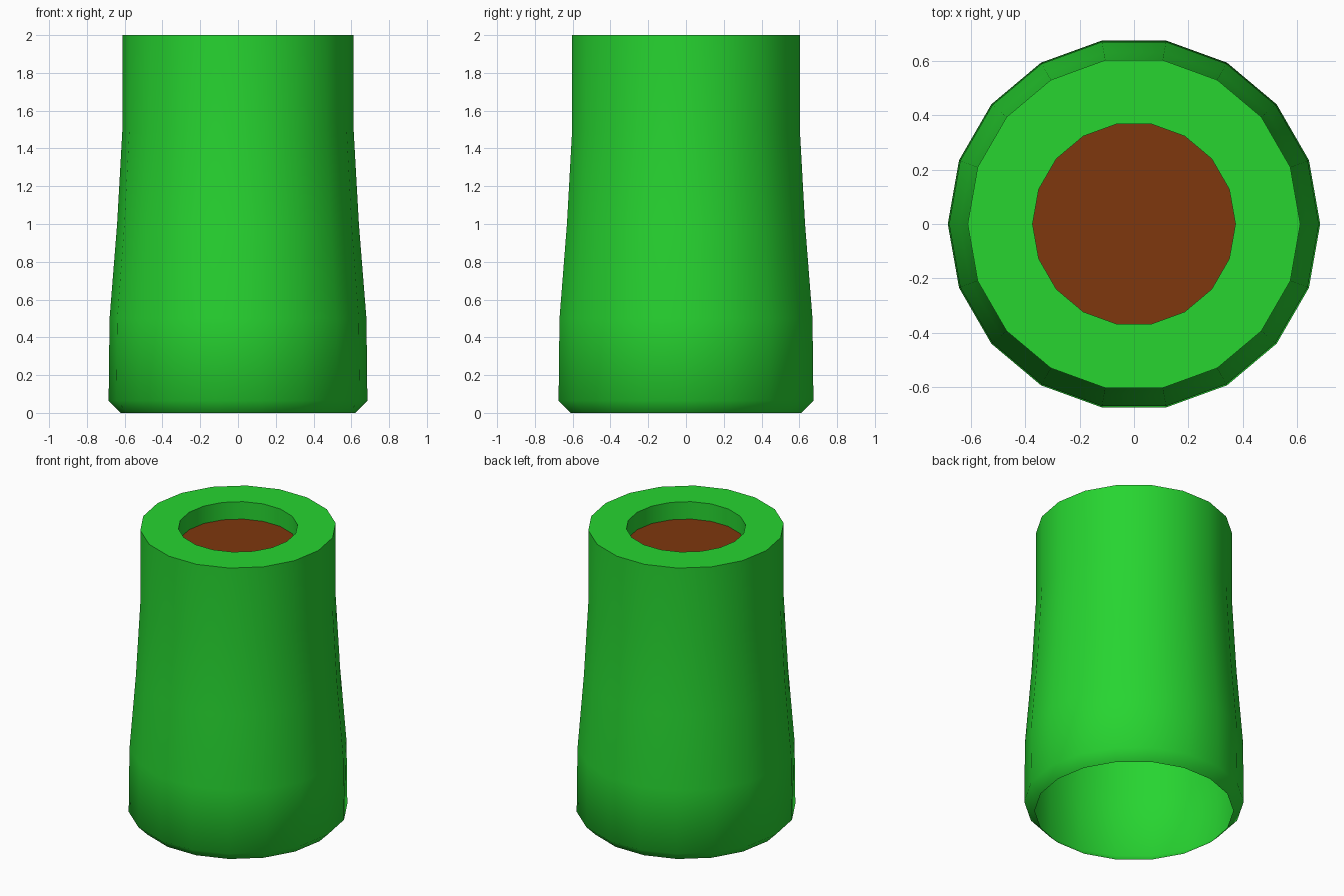
import bpy, bmesh, math

SIDES = 18

cube = bpy.data.objects.get("Cube")
if cube:
    bpy.data.objects.remove(cube, do_unlink=True)


def material(name, color):
    mat = bpy.data.materials.new(name)
    mat.use_nodes = True
    mat.diffuse_color = color
    mat.node_tree.nodes["Principled BSDF"].inputs["Base Color"].default_value = color
    return mat


def ring(bm, radius, z):
    """One closed loop of vertices around the vertical axis."""
    step = math.tau / SIDES
    return [bm.verts.new((radius * math.cos(i * step), radius * math.sin(i * step), z))
            for i in range(SIDES)]


def make_object(name, bm, mat):
    mesh = bpy.data.meshes.new(name)
    bm.to_mesh(mesh)
    bm.free()
    obj = bpy.data.objects.new(name, mesh)
    bpy.context.collection.objects.link(obj)
    mesh.materials.append(mat)
    return obj


green = material("leaf green", (0.02, 0.66, 0.03, 1))
brown = material("soil brown", (0.21, 0.038, 0.004, 1))

# Body: flared shell, open underneath, with a thick rim and a shallow well on top
profile = [(0.62, 0), (0.685, 0.065), (0.68, 0.5), (0.64, 1.0), (0.612, 1.5),
           (0.612, 2.0), (0.373, 2.0), (0.373, 1.88)]
bm = bmesh.new()
rings = [ring(bm, r, z) for r, z in profile]
for low, high in zip(rings, rings[1:]):
    for i in range(SIDES):
        j = (i + 1) % SIDES
        bm.faces.new((low[i], low[j], high[j], high[i]))
body = make_object("body", bm, green)
bpy.ops.object.select_all(action='DESELECT')
body.select_set(True)
bpy.context.view_layer.objects.active = body
bpy.ops.object.shade_smooth_by_angle(angle=math.radians(60))

# Floor of the well
bm = bmesh.new()
bm.faces.new(ring(bm, *profile[-1]))
make_object("well_floor", bm, brown)
